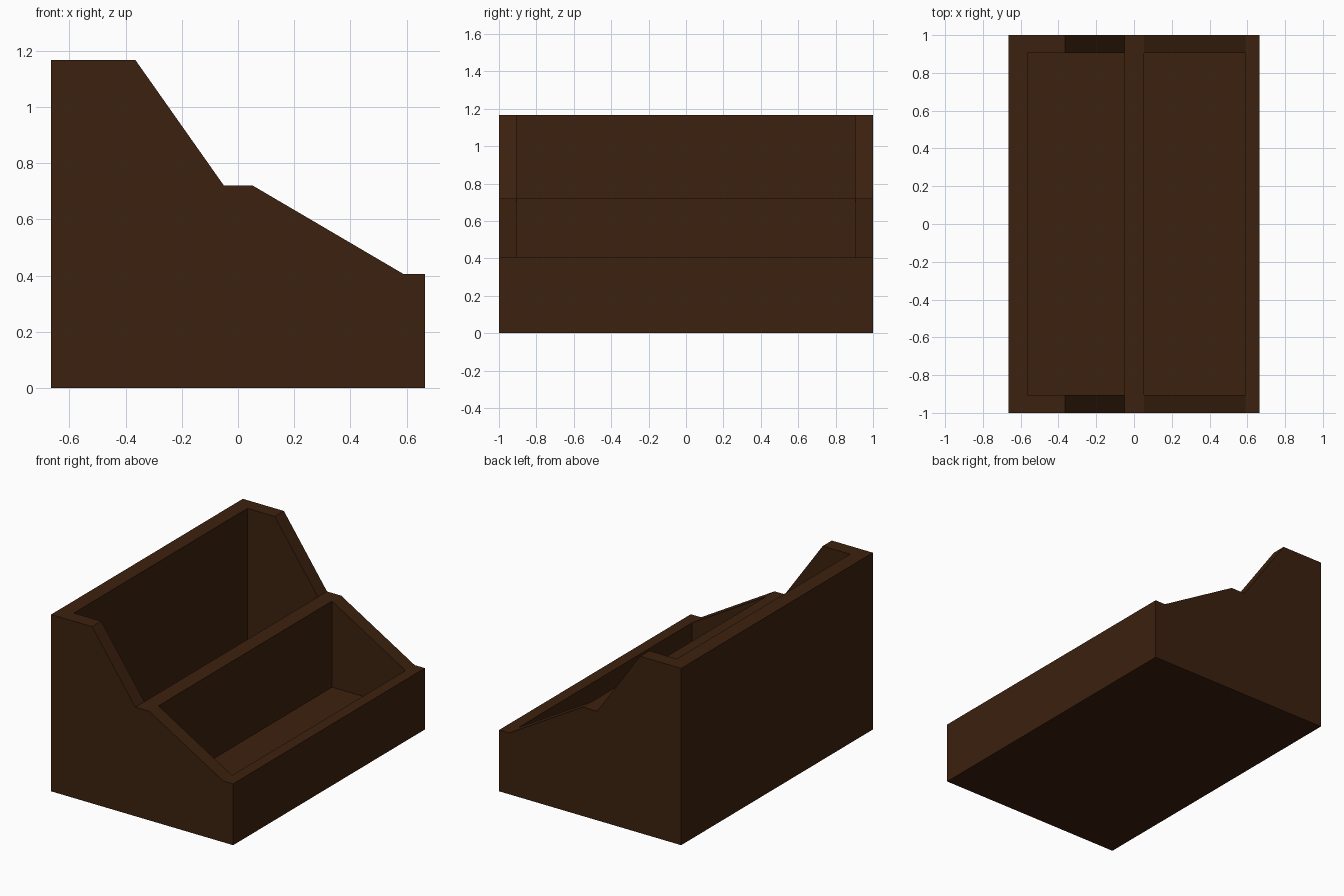
import bpy, bmesh

if "Cube" in bpy.data.objects:
    bpy.data.objects.remove(bpy.data.objects["Cube"])

wood = bpy.data.materials.new("dark_brown_wood")
wood.diffuse_color = (0.045, 0.0150, 0.0045, 1)
wood.use_nodes = True
wood.node_tree.nodes["Principled BSDF"].inputs["Base Color"].default_value = wood.diffuse_color

HALF_Y, SIDE_Y = 1.0, 0.905   # outer and inner side wall positions
FLOOR_Z = 0.152


def extrude_profile(name, pts, half_y):
    """Solid made from an x-z outline, extruded from -half_y to half_y."""
    bm = bmesh.new()
    face = bm.faces.new([bm.verts.new((x, -half_y, z)) for x, z in pts])
    res = bmesh.ops.extrude_face_region(bm, geom=[face], use_keep_orig=True)
    moved = [v for v in res["geom"] if isinstance(v, bmesh.types.BMVert)]
    bmesh.ops.translate(bm, verts=moved, vec=(0, 2 * half_y, 0))
    bmesh.ops.recalc_face_normals(bm, faces=bm.faces)
    mesh = bpy.data.meshes.new(name)
    bm.to_mesh(mesh)
    bm.free()
    mesh.materials.append(wood)
    obj = bpy.data.objects.new(name, mesh)
    bpy.context.collection.objects.link(obj)
    return obj


# Stepped body
body = extrude_profile("organizer_body", [
    (-0.665, 0), (0.665, 0), (0.665, 0.405), (0.59, 0.405),
    (0.053, 0.72), (-0.05, 0.72), (-0.365, 1.167), (-0.665, 1.167)], HALF_Y)

# Open pockets in front of and behind the divider
for name, x0, x1 in (("rear_pocket", -0.565, -0.05), ("front_pocket", 0.053, 0.59)):
    cutter = extrude_profile(name + "_cutter", [
        (x0, FLOOR_Z), (x1, FLOOR_Z), (x1, 1.5), (x0, 1.5)], SIDE_Y)
    cutter.hide_render = True
    mod = body.modifiers.new(name, 'BOOLEAN')
    mod.operation = 'DIFFERENCE'
    mod.solver = 'EXACT'
    mod.object = cutter
    bpy.context.view_layer.objects.active = body
    bpy.ops.object.modifier_apply(modifier=mod.name)
    bpy.data.objects.remove(cutter, do_unlink=True)
